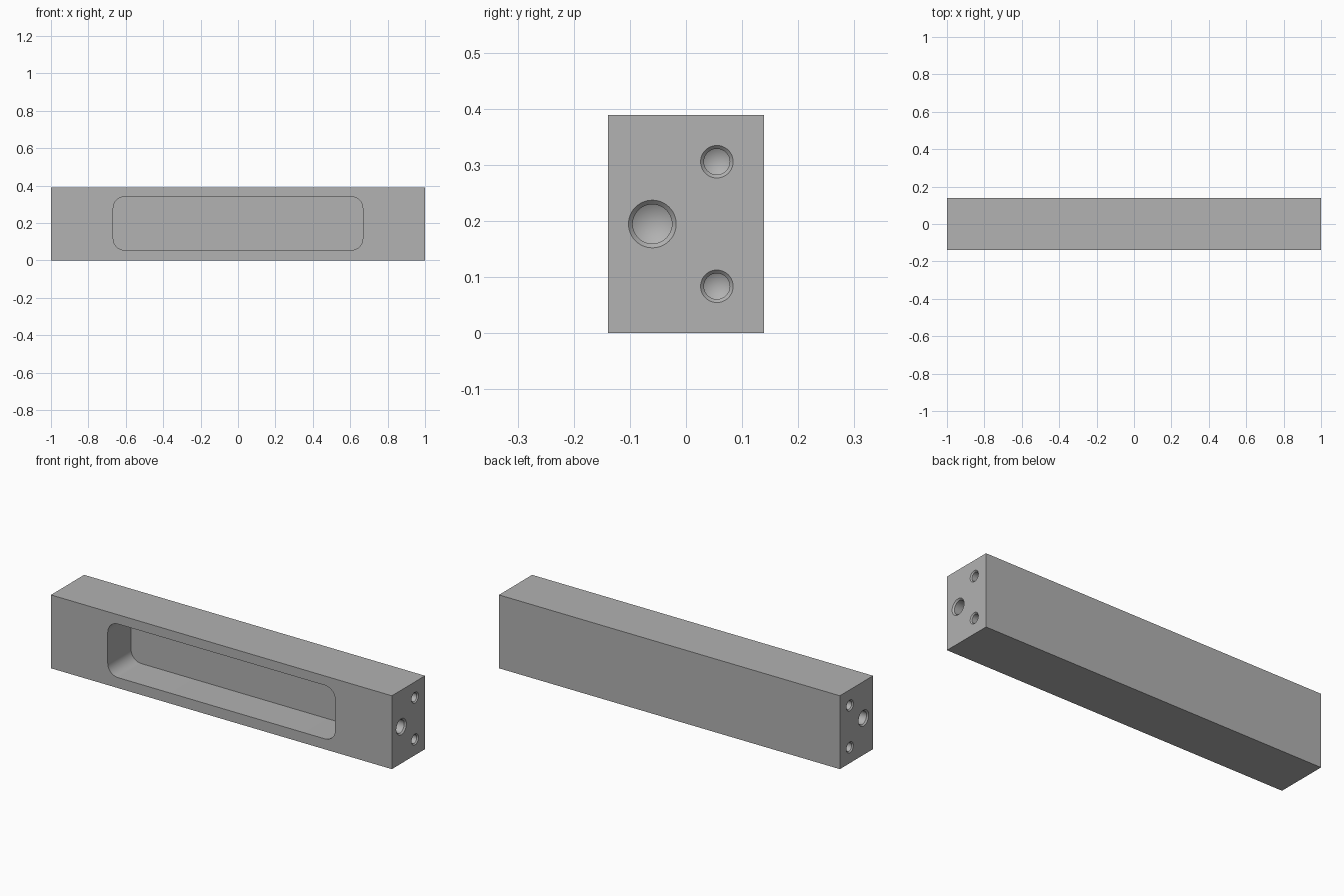
import bpy
import bmesh
import math
from mathutils import Vector

default = bpy.data.objects.get("Cube")
if default:
    bpy.data.objects.remove(default, do_unlink=True)

LENGTH, DEPTH, HEIGHT = 2.0, 0.278, 0.389
MID = HEIGHT / 2
FRONT = -DEPTH / 2

metal = bpy.data.materials.new("plain grey")
metal.use_nodes = True
GREY = (0.445, 0.445, 0.445, 1)
metal.diffuse_color = GREY
metal.node_tree.nodes["Principled BSDF"].inputs["Base Color"].default_value = GREY


def add_object(name, bm):
    bmesh.ops.recalc_face_normals(bm, faces=bm.faces)
    mesh = bpy.data.meshes.new(name)
    bm.to_mesh(mesh)
    bm.free()
    mesh.materials.append(metal)
    obj = bpy.data.objects.new(name, mesh)
    bpy.context.collection.objects.link(obj)
    return obj


def block(name):
    bm = bmesh.new()
    bmesh.ops.create_cube(bm, size=1)
    bmesh.ops.scale(bm, vec=(LENGTH, DEPTH, HEIGHT), verts=bm.verts)
    bmesh.ops.translate(bm, vec=(0, 0, MID), verts=bm.verts)
    return add_object(name, bm)


def pocket_cutter(half_x, half_z, radius, depth, steps=12):
    """Rounded rectangle pushed into the front face."""
    bm = bmesh.new()
    ring = []
    for quarter, (sx, sz) in enumerate([(1, 1), (-1, 1), (-1, -1), (1, -1)]):
        for i in range(steps + 1):
            a = (quarter + i / steps) * math.pi / 2
            x = sx * (half_x - radius) + radius * math.cos(a)
            z = sz * (half_z - radius) + radius * math.sin(a)
            ring.append(bm.verts.new((x, FRONT - 0.05, MID + 0.003 + z)))
    face = bm.faces.new(ring)
    new = bmesh.ops.extrude_face_region(bm, geom=[face])["geom"]
    verts = [v for v in new if isinstance(v, bmesh.types.BMVert)]
    bmesh.ops.translate(bm, vec=(0, depth + 0.05, 0), verts=verts)
    return add_object("pocket_cutter", bm)


def bore_cutter(side, y, z, rim, radius, depth):
    """Chamfered drilled hole with a pointed bottom, entering one end."""
    end = LENGTH / 2
    profile = [(end + 0.02, 0), (end + 0.02, rim), (end, rim),
               (end - (rim - radius), radius), (end - depth, radius),
               (end - depth - radius * 0.6, 0)]
    bm = bmesh.new()
    verts = [bm.verts.new((side * x, y, z + r)) for x, r in profile]
    edges = [bm.edges.new(pair) for pair in zip(verts, verts[1:])]
    bmesh.ops.spin(bm, geom=verts + edges, cent=Vector((0, y, z)), axis=(1, 0, 0),
                   angle=math.tau, steps=48)
    bmesh.ops.remove_doubles(bm, verts=bm.verts, dist=0.0001)
    return add_object("bore_cutter", bm)


# Main bar
bar = block("bar_body")

# Front pocket, plus one large and two small bores in each end
cutters = [pocket_cutter(0.667, 0.142, 0.06, 0.195)]
for side in (-1, 1):
    cutters.append(bore_cutter(side, -0.06, MID, 0.0425, 0.035, 0.2))
    for offset in (-0.111, 0.111):
        cutters.append(bore_cutter(side, 0.055, MID + offset, 0.029, 0.023, 0.14))

bpy.ops.object.select_all(action="DESELECT")
bpy.context.view_layer.objects.active = bar
bar.select_set(True)
for cutter in cutters:
    cutter.hide_render = True
    cut = bar.modifiers.new("cut", "BOOLEAN")
    cut.operation = "DIFFERENCE"
    cut.solver = "EXACT"
    cut.object = cutter
    bpy.ops.object.modifier_apply(modifier=cut.name)
    bpy.data.objects.remove(cutter, do_unlink=True)

bpy.ops.object.shade_smooth_by_angle(angle=math.radians(30))
